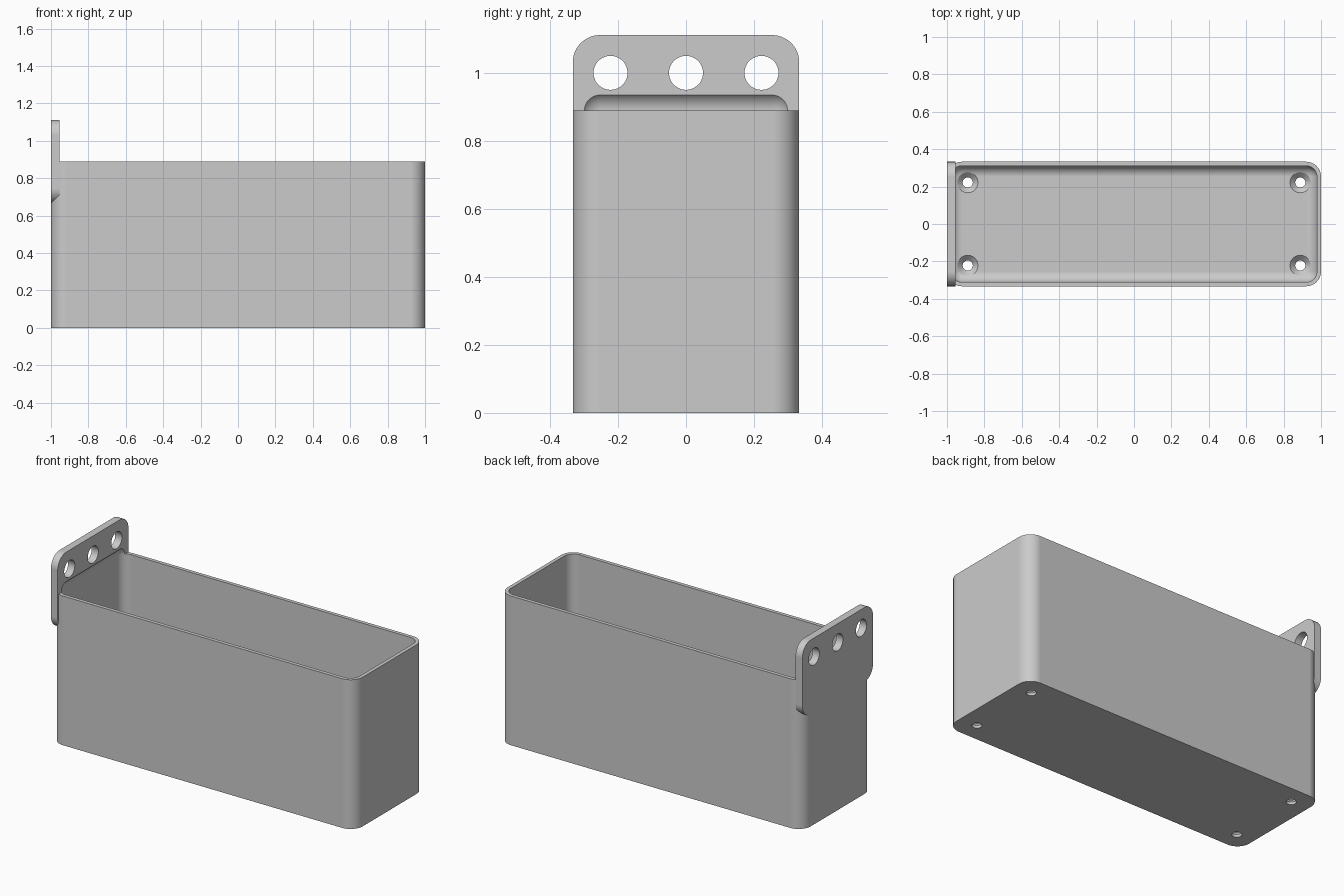
import bpy, bmesh
from math import sin, cos, pi

cube = bpy.data.objects.get("Cube")
if cube:
    bpy.data.objects.remove(cube, do_unlink=True)

HALF_Y, HEIGHT, TOP = 0.333, 0.889, 1.111
WALL, FLOOR, PLATE = 0.022, 0.044, 0.0444
RADIUS = 0.08
INNER = RADIUS - WALL

grey = bpy.data.materials.new("plain grey")
grey.use_nodes = True
grey.diffuse_color = (0.6, 0.6, 0.6, 1)
grey.node_tree.nodes["Principled BSDF"].inputs["Base Color"].default_value = (0.6, 0.6, 0.6, 1)


def rounded_rect(a0, a1, b0, b1, r, n=14):
    """Counter-clockwise outline of a rounded rectangle."""
    corners = [(a1 - r, b1 - r), (a0 + r, b1 - r), (a0 + r, b0 + r), (a1 - r, b0 + r)]
    return [(a + r * cos((k + i / n) * pi / 2), b + r * sin((k + i / n) * pi / 2))
            for k, (a, b) in enumerate(corners) for i in range(n + 1)]


def circle(a, b, r, n=48):
    return [(a + r * cos(2 * pi * i / n), b + r * sin(2 * pi * i / n)) for i in range(n)]


def loft(bm, loops):
    """Skin a stack of equal-length loops and cap both ends."""
    rings = [[bm.verts.new(p) for p in loop] for loop in loops]
    n = len(rings[0])
    for low, high in zip(rings, rings[1:]):
        for i in range(n):
            j = (i + 1) % n
            bm.faces.new((low[i], low[j], high[j], high[i]))
    bm.faces.new(rings[0][::-1])
    bm.faces.new(rings[-1])


def along_z(outline, z):
    return [(a, b, z) for a, b in outline]


def along_x(outline, x):
    return [(x, a, b) for a, b in outline]


def finish(bm, name):
    bmesh.ops.recalc_face_normals(bm, faces=bm.faces)
    mesh = bpy.data.meshes.new(name)
    bm.to_mesh(mesh)
    bm.free()
    mesh.materials.append(grey)
    obj = bpy.data.objects.new(name, mesh)
    bpy.context.collection.objects.link(obj)
    return obj


def combine(target, tool, operation):
    mod = target.modifiers.new(tool.name, "BOOLEAN")
    mod.operation, mod.object, mod.solver = operation, tool, "EXACT"
    bpy.ops.object.select_all(action="DESELECT")
    bpy.context.view_layer.objects.active = target
    target.select_set(True)
    bpy.ops.object.modifier_apply(modifier=mod.name)
    bpy.data.objects.remove(tool, do_unlink=True)


# Outer body
bm = bmesh.new()
outline = rounded_rect(-1, 1, -HALF_Y, HALF_Y, RADIUS)
loft(bm, [along_z(outline, 0), along_z(outline, HEIGHT)])
body = finish(bm, "hanging_bin")

# Hanging plate on the end wall
bm = bmesh.new()
outline = rounded_rect(-HALF_Y, HALF_Y, 0.667, TOP, RADIUS)
loft(bm, [along_x(outline, -1), along_x(outline, -1 + PLATE)])
combine(body, finish(bm, "hanging_plate"), "UNION")

# Fully rounded cavity, whose upper fillet scoops into the plate
bm = bmesh.new()
bmesh.ops.create_cube(bm, size=2)
z0, z1 = FLOOR, HEIGHT + INNER
for v in bm.verts:
    v.co = (v.co.x * (1 - WALL), v.co.y * (HALF_Y - WALL), z1 if v.co.z > 0 else z0)
bmesh.ops.bevel(bm, geom=bm.edges[:], offset=INNER, segments=12, profile=0.5, affect="EDGES")
combine(body, finish(bm, "cavity"), "DIFFERENCE")

# Hanging holes and countersunk floor holes
bm = bmesh.new()
for y in (-0.222, 0, 0.222):
    hole = circle(y, 1.0, 0.05)
    loft(bm, [along_x(hole, -1.1), along_x(hole, -0.9)])
for x in (-0.889, 0.889):
    for y in (-0.222, 0.222):
        profile = [(0.027, -0.05), (0.027, 0.016), (0.055, FLOOR), (0.055, 0.12)]
        loft(bm, [along_z(circle(x, y, r), z) for r, z in profile])
combine(body, finish(bm, "holes"), "DIFFERENCE")

# Smooth rounded surfaces, crisp edges
bpy.ops.object.select_all(action="DESELECT")
body.select_set(True)
bpy.context.view_layer.objects.active = body
bpy.ops.object.shade_smooth_by_angle(angle=pi / 6)
body.modifiers.new("flat_face_normals", "WEIGHTED_NORMAL").keep_sharp = True
